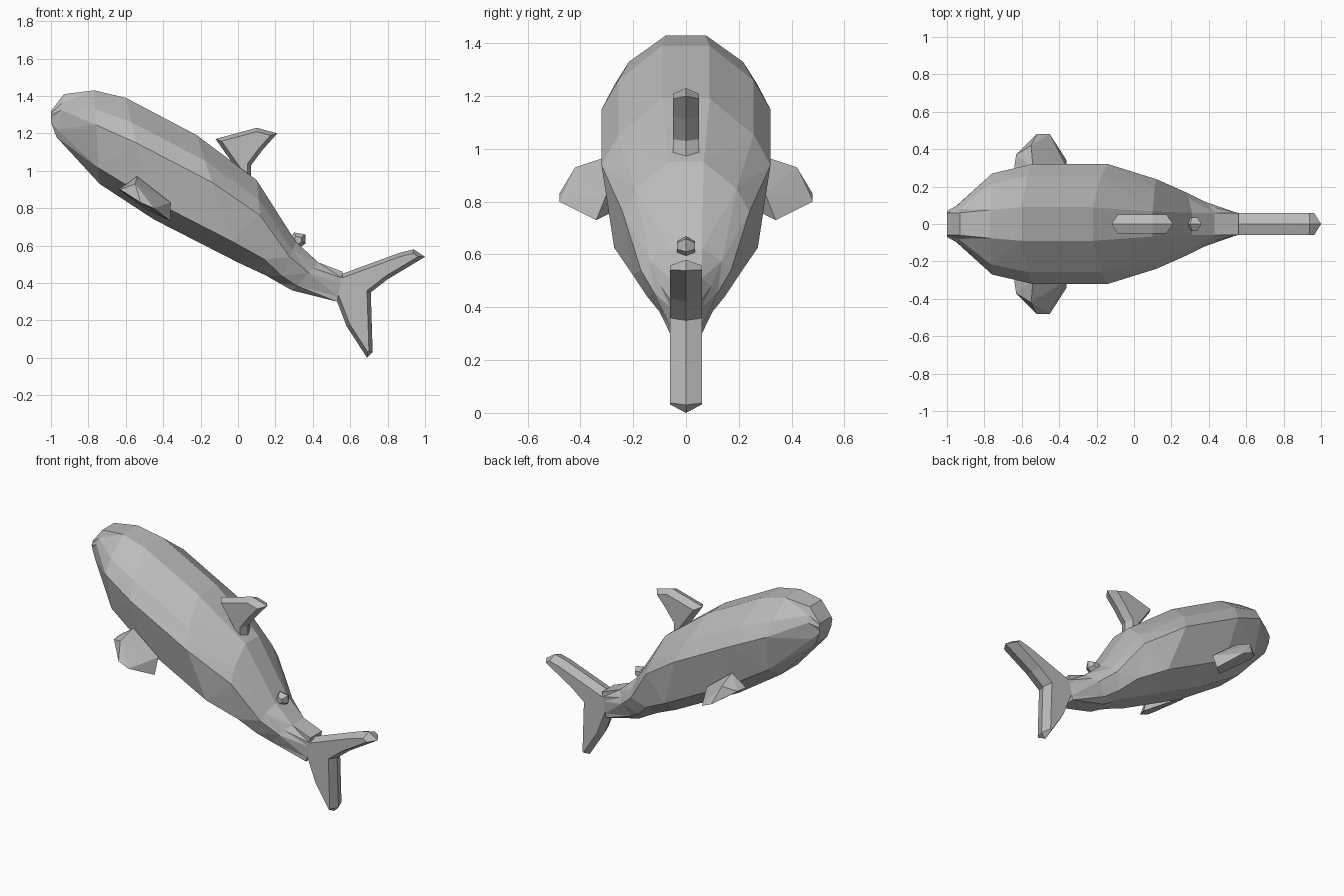
import bpy
import bmesh

if "Cube" in bpy.data.objects:
    bpy.data.objects.remove(bpy.data.objects["Cube"])

grey = bpy.data.materials.new("plain grey")
grey.use_nodes = True
grey.diffuse_color = (0.5, 0.5, 0.5, 1)
grey.node_tree.nodes["Principled BSDF"].inputs["Base Color"].default_value = grey.diffuse_color


def finish(name, bm):
    """Turn a bmesh into a flat shaded object."""
    bmesh.ops.recalc_face_normals(bm, faces=bm.faces[:])
    mesh = bpy.data.meshes.new(name)
    bm.to_mesh(mesh)
    bm.free()
    mesh.materials.append(grey)
    obj = bpy.data.objects.new(name, mesh)
    bpy.context.collection.objects.link(obj)
    return obj


def loft(name, rings):
    """Skin closed rings of equal length and cap both ends."""
    bm = bmesh.new()
    loops = [[bm.verts.new(point) for point in ring] for ring in rings]
    for front, back in zip(loops, loops[1:]):
        for i in range(len(front)):
            bm.faces.new((front[i - 1], front[i], back[i], back[i - 1]))
    bm.faces.new(loops[0])
    bm.faces.new(loops[-1])
    warped = [face for face in bm.faces if len(face.verts) == 4]
    bmesh.ops.triangulate(bm, faces=warped, quad_method='SHORT_EDGE')
    return finish(name, bm)


def body_ring(top_x, top_z, belly_x, belly_z, width):
    """Mirrored section from the back ridge down to the belly."""
    half = []
    for drop, spread in ((0, .28), (.2, .8), (.37, 1), (.83, .85), (1, .32)):
        x = top_x + drop * (belly_x - top_x)
        z = top_z + drop * (belly_z - top_z)
        half.append((x, max(.06, spread * width), z))
    return half + [(x, -y, z) for x, y, z in reversed(half)]


def blade(name, outline, thickness, bevel):
    """Fin with a sharp rim: both sides rise from the outline to a flat inset."""
    bm = bmesh.new()
    for side in (-1, 1):
        face = bm.faces.new([bm.verts.new((x, 0, z)) for x, z in outline])
        face.normal_update()
        if face.normal.y * side < 0:
            face.normal_flip()
        bmesh.ops.inset_individual(bm, faces=[face], thickness=bevel,
                                   depth=thickness / 2, use_even_offset=True)
    bmesh.ops.remove_doubles(bm, verts=bm.verts[:], dist=0.0001)
    return finish(name, bm)


def side_fin(name, side, points):
    """Chunky faceted paddle wrapped around a few corner points."""
    bm = bmesh.new()
    corners = [bm.verts.new((x, side * y, z)) for x, y, z in points]
    bmesh.ops.convex_hull(bm, input=corners)
    loose = [vert for vert in bm.verts if not vert.link_faces]
    bmesh.ops.delete(bm, geom=loose, context='VERTS')
    return finish(name, bm)


# Body, nose to tail
stations = [
    (-1, 1.32, -1, 1.26, .07),
    (-.93, 1.41, -.97, 1.18, .1),
    (-.77, 1.43, -.74, .93, .27),
    (-.6, 1.39, -.45, .74, .32),
    (-.22, 1.19, 0, .51, .32),
    (.1, .95, .15, .44, .24),
    (.31, .62, .22, .4, .17),
    (.43, .51, .29, .36, .12),
    (.56, .46, .53, .3, .06),
]
loft("body", [body_ring(*station) for station in stations])

# Tail fin with upper and lower lobes
blade("tail_fin", [(.45, .5), (.56, .45), (.86, .56), (.94, .58), (1, .54), (.8, .42),
                   (.71, .35), (.72, .03), (.69, 0), (.58, .17), (.53, .3)],
      thickness=.12, bevel=.02)

# Back fin and the small fin behind it
blade("back_fin", [(-.12, 1.17), (.1, 1.23), (.21, 1.2), (.13, 1.11), (.07, 1.03), (.07, .9)],
      thickness=.1, bevel=.02)
blade("rear_fin", [(.28, .64), (.3, .67), (.36, .66), (.36, .61), (.3, .57)],
      thickness=.07, bevel=.02)

# Paired side fins
paddle = [(-.64, .3, .9), (-.54, .3, .97), (-.36, .3, .83), (-.36, .34, .73), (-.63, .37, .9),
          (-.55, .42, .93), (-.52, .48, .83), (-.45, .48, .8), (-.5, .2, .8)]
side_fin("left_side_fin", 1, paddle)
side_fin("right_side_fin", -1, paddle)
